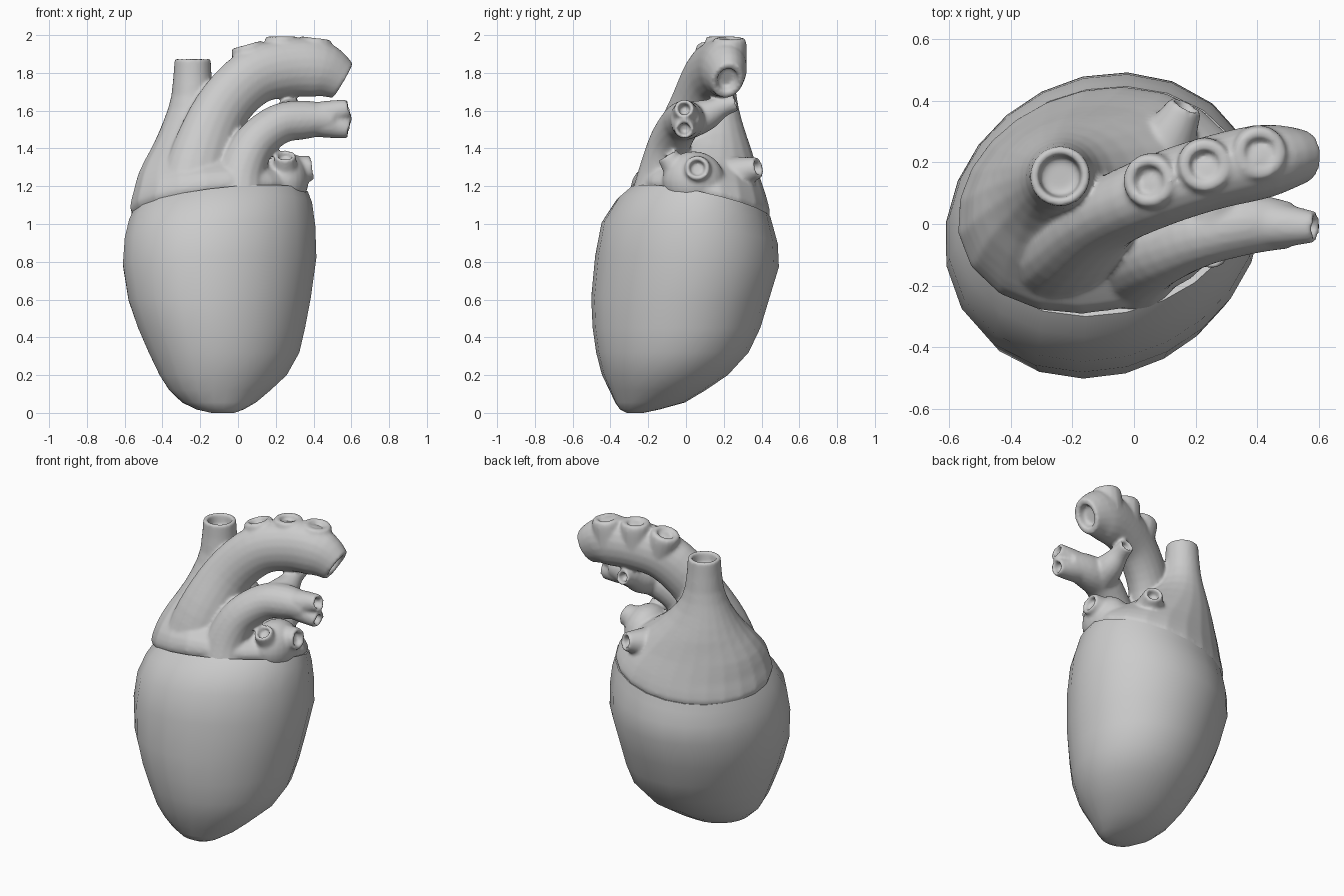
import bpy, bmesh, math
from mathutils import Vector

if "Cube" in bpy.data.objects:
    bpy.data.objects.remove(bpy.data.objects["Cube"])


def skin(name, rings, angle=50):
    """Join a list of point rings into a closed, smooth-shaded skin."""
    bm = bmesh.new()
    vs = [[bm.verts.new(p) for p in ring] for ring in rings]
    n = len(vs[0])
    for a, b in zip(vs, vs[1:]):
        for i in range(n):
            j = (i + 1) % n
            bm.faces.new((a[i], a[j], b[j], b[i]))
    bm.faces.new(vs[0][::-1])
    bm.faces.new(vs[-1])
    bmesh.ops.recalc_face_normals(bm, faces=bm.faces)
    me = bpy.data.meshes.new(name)
    bm.to_mesh(me)
    bm.free()
    ob = bpy.data.objects.new(name, me)
    bpy.context.collection.objects.link(ob)
    bpy.ops.object.select_all(action='DESELECT')
    ob.select_set(True)
    bpy.context.view_layer.objects.active = ob
    bpy.ops.object.shade_smooth_by_angle(angle=math.radians(angle))
    return ob


def spline(keys, steps):
    """Catmull-Rom through tuples of any length."""
    if len(keys) < 3:
        return keys
    k = [keys[0]] + keys + [keys[-1]]
    out = []
    for i in range(1, len(k) - 2):
        for s in range(steps):
            t = s / steps
            out.append(tuple(
                0.5 * (2*b + (c-a)*t + (2*a-5*b+4*c-d)*t*t + (3*b-a-3*c+d)*t**3)
                for a, b, c, d in zip(k[i-1], k[i], k[i+1], k[i+2])))
    return out + [keys[-1]]


def shell(name, levels, n, k, bulge):
    """Loft of rounded rings (z, tilt, cx, cy, rx, ry) leaning toward the back."""
    rings = []
    for z, t, cx, cy, rx, ry in levels:
        ring = []
        for i in range(n):
            a = 2 * math.pi * i / n
            w = min(1, rx / 0.3) ** 2
            f = 1 + w * (k * math.sin(2 * a) + bulge * max(0, math.cos(a - math.radians(222))) ** 5)
            x, y = cx + rx * f * math.cos(a), cy + ry * f * math.sin(a)
            ring.append((x, y, z + t * (0.02 + 0.13 * x - 0.22 * y)))
        rings.append(ring)
    return skin(name, rings)


def vessel(name, keys, side=(0, 1, 0), flat=1.0, n=16, steps=4, rim=0.68, deep=0.05):
    """Tube along (x, y, z, radius) keys with a recessed open end."""
    pts = spline(keys, steps)
    pos = [Vector(p[:3]) for p in pts]
    rad = [p[3] for p in pts]
    end = (pos[-1] - pos[-2]).normalized()
    tan = [(pos[min(i+1, len(pos)-1)] - pos[max(i-1, 0)]).normalized()
           for i in range(len(pos))]
    if deep:  # rim and recess
        pos += [pos[-1].copy(), pos[-1] - end * deep]
        rad += [rad[-1] * rim, rad[-1] * rim * 0.8]
        tan += [end, end]
    rings = []
    for p, t, r in zip(pos, tan, rad):
        u = Vector(side)
        u = (u - t * u.dot(t)).normalized()
        v = t.cross(u)
        rings.append([p + u * (r * flat * math.cos(2*math.pi*i/n))
                      + v * (r * math.sin(2*math.pi*i/n)) for i in range(n)])
    return skin(name, rings)


def pouch(name, loc, size):
    bpy.ops.mesh.primitive_uv_sphere_add(segments=24, ring_count=14, location=loc)
    ob = bpy.context.object
    ob.name, ob.scale = name, size
    return ob


# Ventricles
shell("ventricles", [
    (0.0, 0, -.08, -.27, .06, .045), (.018, 0, -.095, -.245, .125, .105),
    (.055, 0, -.10, -.19, .195, .185), (.12, 0, -.095, -.15, .267, .253),
    (.20, 0, -.077, -.11, .335, .33), (.32, 0, -.072, -.07, .397, .40),
    (.45, 0, -.085, -.048, .44, .44), (.60, .1, -.095, -.03, .48, .465),
    (.80, .3, -.095, .008, .51, .482), (.95, .6, -.093, .022, .502, .462),
    (1.06, .9, -.09, .05, .482, .41), (1.12, 1, -.09, .075, .46, .37),
    (1.11, 1, -.09, .08, .42, .33)], 22, .05, .04)

# Atrium rising into the upper vein, with an open top
top = [shell("atrium_and_upper_vein", spline([
    (1.06, 1, -.10, .08, .43, .34), (1.10, 1, -.10, .08, .445, .35),
    (1.14, 1, -.10, .08, .46, .364),
    (1.22, .8, -.115, .08, .425, .34), (1.30, .5, -.15, .095, .365, .29),
    (1.42, .3, -.195, .125, .26, .22), (1.55, .1, -.23, .145, .165, .153),
    (1.68, 0, -.24, .155, .113, .113), (1.875, 0, -.24, .155, .096, .096)], 2)
    + [(1.875, 0, -.24, .155, .072, .072), (1.80, 0, -.24, .155, .062, .062)], 22, .06, .06)]

# Crown of muscle joining the great vessels at the front
top.append(pouch("vessel_root", (-.11, -.08, 1.17), (.30, .19, .15)))

# Aorta arch
top.append(vessel("aorta", [
    (-.23, -.10, 1.14, .21), (-.185, -.06, 1.36, .178), (-.09, .03, 1.60, .152),
    (.07, .105, 1.77, .152), (.25, .165, 1.825, .154), (.43, .205, 1.82, .152),
    (.555, .22, 1.758, .107)], side=(-.37, .93, 0), flat=.78, n=20))

# Three cut branches on top of the arch
for i, (x, y, z, dx) in enumerate([(.045, .14, 1.95, -.28), (.23, .19, 1.993, 0),
                                   (.41, .23, 1.985, .12)]):
    d = Vector((dx, 0, 1)).normalized()
    c = Vector((x, y, z))
    top.append(vessel(f"arch_branch_{i + 1}", [(*(c - d * h), r) for h, r in
               ((.17, .09), (.06, .092), (.015, .088), (0, .078))], steps=2, deep=.035))

# Lung artery trunk and its three ends
top.append(vessel("lung_artery", [
    (.00, -.13, 1.12, .17), (.02, -.12, 1.28, .13), (.09, -.085, 1.43, .112),
    (.22, -.03, 1.53, .107), (.36, 0, 1.552, .102), (.51, -.005, 1.555, .075)], n=18, deep=0))
for i, z in enumerate((1.612, 1.50)):
    top.append(vessel(f"lung_artery_end_{i + 1}", [
        (.36, 0, 1.553, .085), (.48, -.005, (z + 1.553) / 2, .072), (.59, -.01, z, .05)]))
top.append(vessel("lung_artery_back_branch", [
    (.26, -.02, 1.54, .105), (.27, .1, 1.575, .085), (.27, .19, 1.62, .056),
    (.275, .268, 1.645, .046)], side=(1, 0, 0)))

# Left atrium pouch and lung veins
top.append(pouch("left_atrium", (.245, .04, 1.23), (.128, .165, .155)))
for name, keys, side in [
        ("lung_vein_front", [(.25, -.01, 1.22, .09), (.25, -.06, 1.30, .066), (.25, -.10, 1.365, .056)], (1, 0, 0)),
        ("lung_vein_side", [(.26, .06, 1.25, .12), (.33, .06, 1.285, .08), (.395, .06, 1.297, .064)], (0, 1, 0)),
        ("lung_vein_back", [(.06, .18, 1.22, .15), (.125, .30, 1.275, .085), (.17, .385, 1.30, .055)], (1, 0, 0))]:
    top.append(vessel(name, keys, side))

# Fuse everything above the groove into one softly blended skin
bpy.ops.object.select_all(action='DESELECT')
for ob in top:
    ob.select_set(True)
bpy.context.view_layer.objects.active = top[0]
for m in list(top[0].modifiers):
    top[0].modifiers.remove(m)
bpy.ops.object.join()
great_vessels = bpy.context.object
great_vessels.name = "atria_and_great_vessels"
remesh = great_vessels.modifiers.new("fuse", 'REMESH')
remesh.mode = 'VOXEL'
remesh.voxel_size = 0.01
remesh.use_smooth_shade = True
soft = great_vessels.modifiers.new("soften", 'SMOOTH')
soft.factor = 0.5
soft.iterations = 8
